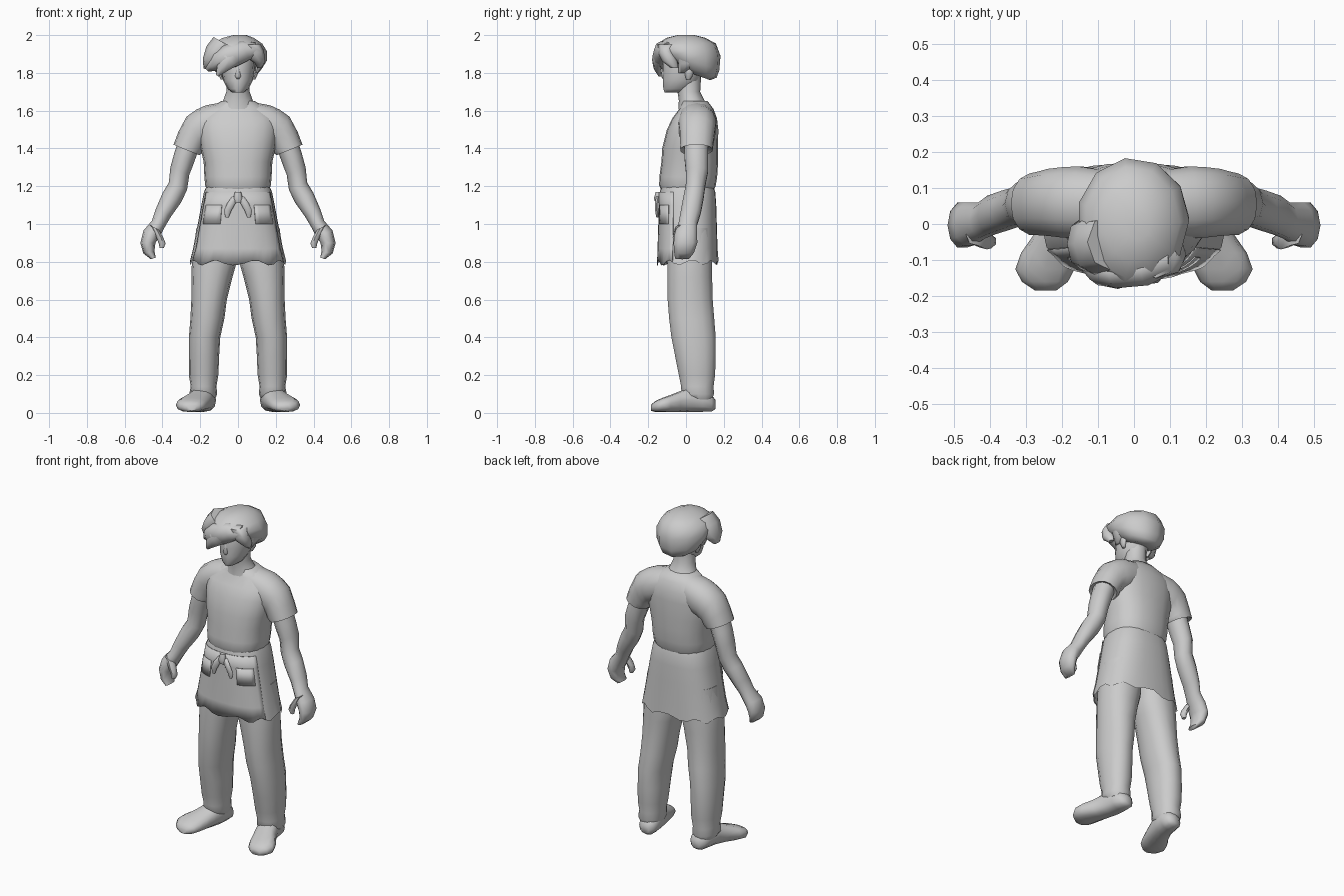
import bpy, bmesh, math
from mathutils import Euler, Vector

grey = bpy.data.materials.new("plain grey")
grey.diffuse_color = (0.6, 0.6, 0.6, 1)
rad = math.radians


def loft(name, rings, n=12, p=2.0, mirror=False, caps=(True, True), arc=None, rag=0, angle=60, thick=0):
    """Skin rings (x, y, z, rx, ry, tilt about y, tilt about x); arc gives an open strip, rag a wavy first ring."""
    bm = bmesh.new()
    rows = []
    for i, ring in enumerate(rings):
        x, y, z, rx, ry, a, b = (tuple(ring) + (0, 0))[:7]
        turn = Euler((rad(b), rad(a), 0)).to_matrix()
        row = []
        for k in range(n):
            t = rad(arc[0] + (arc[1] - arc[0]) * k / (n - 1)) if arc else math.tau * k / n
            c, s = math.cos(t), math.sin(t)
            q = Vector((math.copysign(abs(c) ** (2 / p), c) * rx,
                        math.copysign(abs(s) ** (2 / p), s) * ry, 0))
            if i == 0:
                q *= 1 + rag * math.sin(13 * t)
            v = Vector((x, y, z)) + turn @ q
            if i == 0:
                v.z += rag * math.sin(9 * t + 0.6)
            row.append(bm.verts.new(v))
        rows.append(row)
    for r0, r1 in zip(rows, rows[1:]):
        for k in range(n - 1 if arc else n):
            j = (k + 1) % n
            bm.faces.new((r0[k], r0[j], r1[j], r1[k]))
    if not arc:
        if caps[0]:
            bm.faces.new(rows[0])
        if caps[1]:
            bm.faces.new(rows[-1])
    bmesh.ops.recalc_face_normals(bm, faces=bm.faces)
    me = bpy.data.meshes.new(name)
    bm.to_mesh(me)
    bm.free()
    me.materials.append(grey)
    ob = bpy.data.objects.new(name, me)
    bpy.context.collection.objects.link(ob)
    bpy.ops.object.select_all(action='DESELECT')
    ob.select_set(True)
    bpy.context.view_layer.objects.active = ob
    bpy.ops.object.shade_smooth_by_angle(angle=rad(angle))
    if thick:
        ob.modifiers.new("thickness", 'SOLIDIFY').thickness = thick
    if mirror:
        ob.modifiers.new("mirror", 'MIRROR')
    return ob


# Shirt body, bloused slightly over the waist
loft("shirt", [(0, .008, 1.18, .165, .14), (0, .008, 1.205, .174, .150), (0, .012, 1.25, .178, .153),
               (0, .02, 1.33, .182, .15), (0, .022, 1.40, .198, .148), (0, .035, 1.50, .212, .136),
               (0, .046, 1.56, .205, .118), (0, .055, 1.61, .15, .09), (0, .045, 1.65, .09, .07)],
     n=20, p=2.4)
# Shoulder yoke running into the short sleeves
loft("sleeve", [(0, .055, 1.56, .085, .085, -90), (.08, .055, 1.55, .094, .096, -84),
                (.15, .06, 1.527, .103, .102, -77), (.19, .06, 1.51, .1, .1, -72),
                (.228, .06, 1.483, .096, .095, -62), (.252, .057, 1.432, .085, .09, -42),
                (.273, .055, 1.392, .074, .087, -22), (.268, .055, 1.405, .055, .065, -22)],
     n=14, p=2.2, mirror=True, caps=(False, True))
# Arms and hands
loft("arm", [(.255, .055, 1.44, .06, .065, -28), (.285, .055, 1.35, .058, .066, -25),
             (.308, .058, 1.28, .054, .062, -22), (.318, .05, 1.20, .052, .054, -22),
             (.35, .04, 1.14, .055, .056, -28), (.395, .025, 1.06, .045, .056, -30),
             (.422, .01, 1.0, .038, .052, -28), (.457, .0, .95, .046, .062, -20),
             (.477, -.003, .90, .04, .066, 0), (.472, -.01, .85, .03, .055, 10),
             (.448, -.02, .818, .014, .04, 20)], n=10, mirror=True)
loft("thumb", [(.44, -.03, .98, .03, .03, -30), (.413, -.045, .93, .024, .026, -20),
               (.400, -.048, .895, .019, .02), (.404, -.048, .872, .011, .013)], n=7, mirror=True)

# Skirt of the tunic
skirt = [(0, .01, .795, .255, .16), (0, .01, .87, .238, .157), (0, .01, 1.0, .213, .153),
         (0, .01, 1.10, .194, .15), (0, .008, 1.17, .18, .147), (0, .008, 1.205, .165, .135)]
loft("skirt", skirt, n=32, p=2.5, rag=.014, caps=(False, True))


def over_skirt(name, arc, lo, hi, out, n):
    """Curved cloth strip lying just outside the skirt."""
    rings = [(x, y, z, rx + out, ry + out) for x, y, z, rx, ry in skirt[lo:hi]]
    return loft(name, rings, n=n, p=2.5, arc=arc, thick=.004, rag=.014 if lo == 0 else 0)


# Apron and its pockets
over_skirt("apron", (205, 335), 0, 5, .004, 18)
over_skirt("left_pocket", (216, 250), 2, 4, .008, 6)
over_skirt("right_pocket", (290, 324), 2, 4, .008, 6)
# Bow
loft("bow_knot", [(0, -.15, 1.11, .018, .012), (0, -.152, 1.135, .026, .018),
                  (0, -.148, 1.17, .016, .012)], n=8)
loft("bow_tail", [(.012, -.147, 1.145, .02, .012), (.035, -.155, 1.11, .022, .012),
                  (.055, -.155, 1.07, .02, .01), (.058, -.152, 1.035, .008, .006)], n=6, mirror=True)

# Trousers
loft("trouser_leg", [(.182, .07, .07, .06, .07), (.184, .062, .10, .074, .088), (.182, .06, .14, .068, .088),
                     (.182, .058, .20, .078, .098), (.18, .05, .30, .08, .11), (.177, .04, .40, .083, .12),
                     (.162, .03, .50, .09, .122), (.153, .022, .60, .094, .122),
                     (.138, .02, .72, .109, .121), (.125, .02, .80, .119, .121),
                     (.115, .02, .98, .105, .115)], n=14, p=2.2, mirror=True)
# Shoes
loft("shoe", [(.172, .155, .045, .025, .025, 0, 90), (.174, .135, .052, .05, .045, 0, 90),
              (.178, .09, .068, .062, .062, 0, 90),
              (.187, .03, .072, .064, .068, 0, 90), (.208, -.03, .060, .07, .056, 0, 90),
              (.232, -.08, .05, .081, .046, 0, 90), (.247, -.125, .042, .082, .038, 0, 90),
              (.247, -.16, .034, .064, .03, 0, 90), (.245, -.184, .028, .03, .017, 0, 90)],
     n=12, p=2.4, mirror=True)

# Neck, head, nose and ears
loft("neck", [(0, .04, 1.61, .105, .08), (0, .03, 1.655, .078, .068), (0, .015, 1.70, .062, .06),
              (0, .01, 1.78, .06, .07)], n=12)
loft("head", [(0, -.06, 1.697, .032, .055), (0, -.042, 1.715, .055, .08), (0, -.025, 1.76, .078, .1),
              (0, -.018, 1.81, .086, .106), (0, -.01, 1.88, .09, .115), (0, 0, 1.95, .07, .09)], n=14)
loft("nose", [(0, -.112, 1.768, .012, .012), (0, -.122, 1.782, .016, .014),
              (0, -.113, 1.83, .008, .01)], n=6)
loft("ear", [(.084, .012, 1.765, .008, .012), (.092, .016, 1.79, .012, .022),
             (.094, .018, 1.825, .012, .025), (.09, .016, 1.84, .008, .015)], n=7, mirror=True)

# Hair cap, low at the nape and high over the brow
loft("hair", [(0, .05, 1.79, .085, .085, 0, -20), (0, .04, 1.82, .125, .132, 0, -20),
              (0, .018, 1.865, .153, .168, 0, -17), (-.003, .01, 1.915, .156, .176, 0, -8),
              (-.005, .005, 1.955, .133, .155), (.0, 0, 1.985, .085, .105), (.01, 0, 2.0, .035, .045)],
     n=11)
# Fringe swept across the brow to one side, with loose locks
locks = {
    "fringe": [(.10, -.09, 1.925, .035, .05, 80), (.04, -.125, 1.92, .055, .045, 66),
               (-.04, -.135, 1.89, .065, .042, 60), (-.10, -.115, 1.86, .055, .055, 55),
               (-.14, -.09, 1.835, .03, .04, 52), (-.165, -.08, 1.815, .012, .02, 50)],
    "fringe_side": [(-.06, -.05, 1.95, .08, .08, 30), (-.11, -.055, 1.91, .065, .085, 30),
                    (-.148, -.055, 1.865, .04, .07, 20), (-.172, -.055, 1.82, .012, .025, 20)],
    "fringe_brow": [(-.01, -.13, 1.91, .06, .04, 40), (-.045, -.148, 1.87, .05, .032, 40),
                    (-.085, -.15, 1.825, .03, .022, 35), (-.11, -.14, 1.785, .008, .008, 30)],
    "fringe_short": [(.06, -.09, 1.95, .06, .06), (.09, -.105, 1.90, .05, .04, -20),
                     (.115, -.085, 1.86, .03, .04, -10), (.115, -.06, 1.825, .012, .02)],
}
for name, rings in locks.items():
    loft(name, rings, n=8)
loft("sideburn", [(.105, .0, 1.90, .035, .06), (.115, .01, 1.85, .024, .05),
                  (.098, -.025, 1.80, .008, .016)], n=7, mirror=True)
